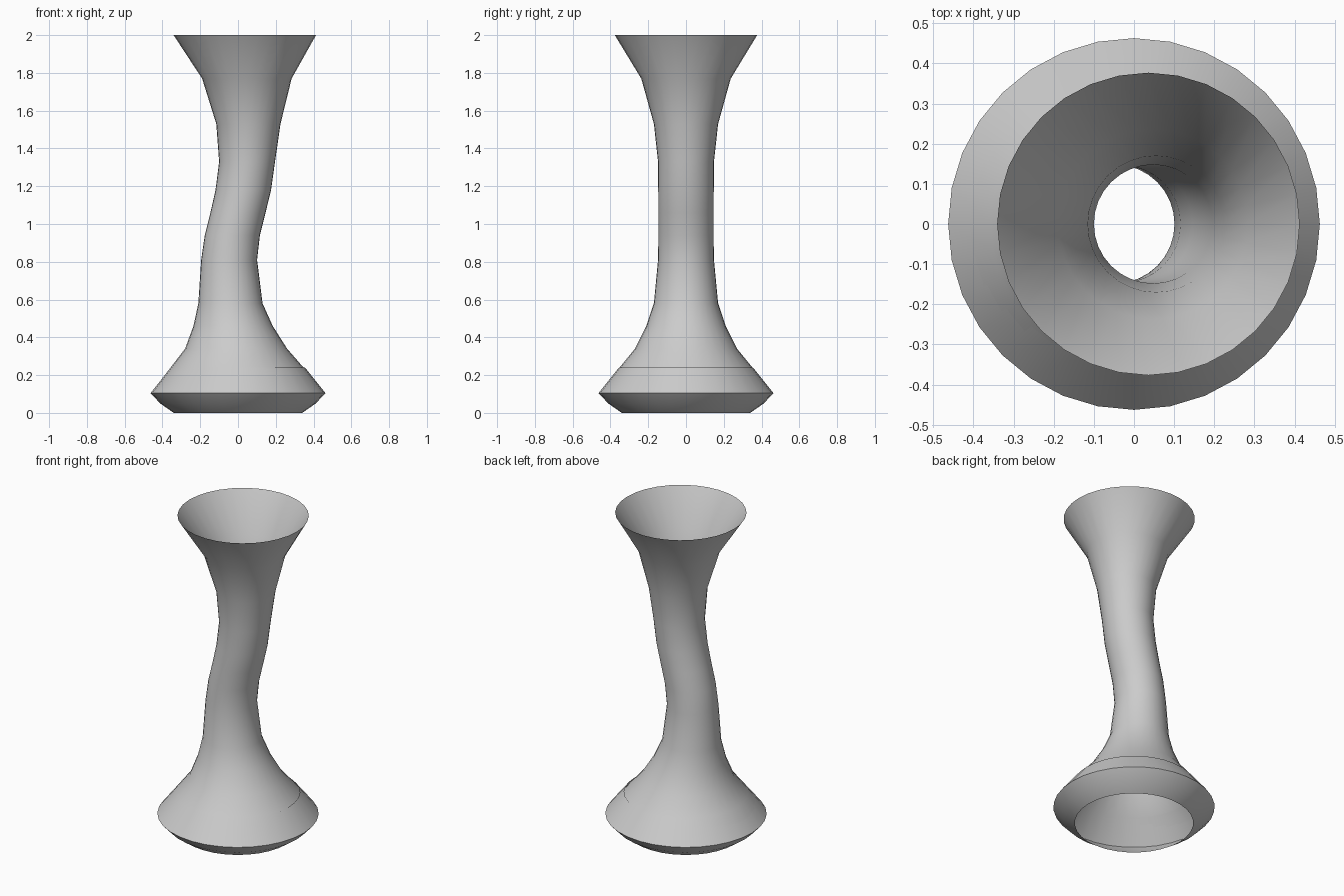
import bpy, bmesh, math

if "Cube" in bpy.data.objects:
    bpy.data.objects.remove(bpy.data.objects["Cube"])

SIDES = 32

# One flat grey for the whole vase
grey = bpy.data.materials.new("grey")
grey.diffuse_color = (0.6, 0.6, 0.6, 1)
grey.use_nodes = True
grey.node_tree.nodes["Principled BSDF"].inputs["Base Color"].default_value = grey.diffuse_color


def lofted_shell(name, rings):
    """Open thin shell through circular rings given as (height, centre x, radius)."""
    bm = bmesh.new()
    loops = []
    for z, cx, r in rings:
        angles = [2 * math.pi * i / SIDES for i in range(SIDES)]
        loops.append([bm.verts.new((cx + r * math.cos(a), r * math.sin(a), z)) for a in angles])
    for low, high in zip(loops, loops[1:]):
        for i in range(SIDES):
            j = (i + 1) % SIDES
            bm.faces.new((low[i], low[j], high[j], high[i]))
    mesh = bpy.data.meshes.new(name)
    bm.to_mesh(mesh)
    bm.free()
    mesh.materials.append(grey)
    obj = bpy.data.objects.new(name, mesh)
    bpy.context.collection.objects.link(obj)
    bpy.ops.object.select_all(action='DESELECT')
    obj.select_set(True)
    bpy.context.view_layer.objects.active = obj
    bpy.ops.object.shade_smooth_by_angle(angle=math.radians(50))
    return obj


# Swaying stem with a flared mouth and foot
lofted_shell("flared_stem", [
    (0.105, -0.003, 0.458), (0.24, -0.005, 0.352), (0.34, -0.01, 0.27),
    (0.46, -0.026, 0.21), (0.58, -0.04, 0.17), (0.81, -0.047, 0.148),
    (0.94, -0.03, 0.146), (1.06, 0.0, 0.146), (1.18, 0.028, 0.147),
    (1.33, 0.048, 0.148), (1.53, 0.055, 0.17), (1.77, 0.047, 0.237),
    (2.0, 0.036, 0.377)])

# Hollow base collar overlapping the foot of the stem
lofted_shell("base_collar", [
    (0.0, 0, 0.34), (0.05, 0, 0.412), (0.105, 0, 0.463), (0.24, 0, 0.355)])
